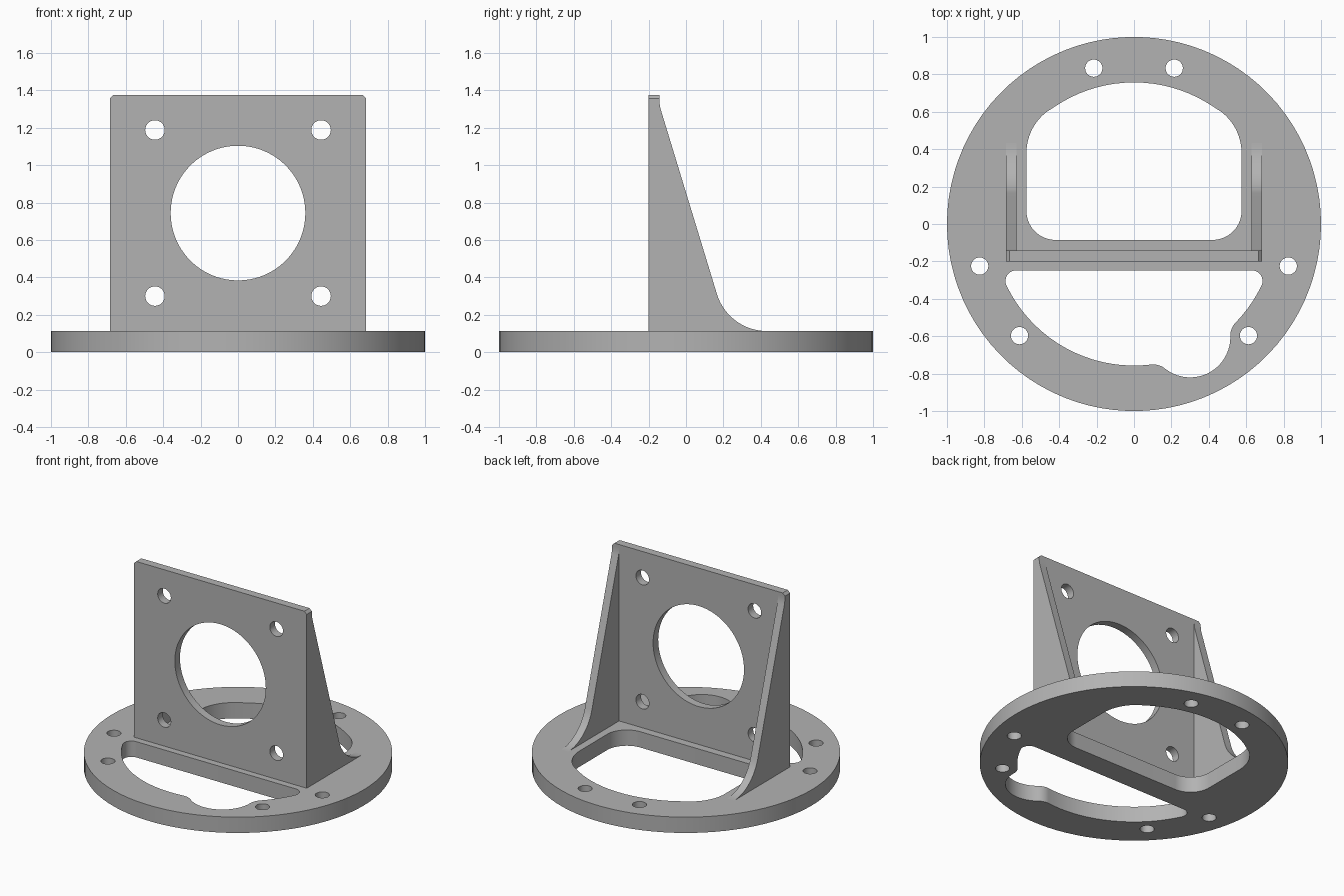
import bpy, bmesh
from math import sin, cos, atan2, acos, pi, radians, hypot, ceil
from mathutils import Matrix, Vector

if "Cube" in bpy.data.objects:
    bpy.data.objects.remove(bpy.data.objects["Cube"])

grey = bpy.data.materials.new("plain_grey")
grey.use_nodes = True
COLOUR = (0.45, 0.45, 0.45, 1)
grey.diffuse_color = COLOUR
grey.node_tree.nodes["Principled BSDF"].inputs["Base Color"].default_value = COLOUR


def arc(cx, cy, r, a0, a1):
    """Points along an arc, angles in radians."""
    n = max(3, ceil(abs(a1 - a0) / radians(4)))
    return [(cx + r * cos(a0 + (a1 - a0) * i / n),
             cy + r * sin(a0 + (a1 - a0) * i / n)) for i in range(n + 1)]


def circle(cx, cy, r):
    return arc(cx, cy, r, 0, 2 * pi)[:-1]


def mirrored(points):
    return [(-x, y) for x, y in reversed(points)]


def slab(name, loops, thickness, matrix):
    """Fill an outline with holes, then extrude it along local z."""
    bm = bmesh.new()
    for loop in loops:
        verts = [bm.verts.new((x, y, 0)) for x, y in loop]
        for a, b in zip(verts, verts[1:] + verts[:1]):
            bm.edges.new((a, b))
    bmesh.ops.triangle_fill(bm, edges=bm.edges[:], use_beauty=True)
    ext = bmesh.ops.extrude_face_region(bm, geom=bm.faces[:], use_keep_orig=True)
    top = [g for g in ext["geom"] if isinstance(g, bmesh.types.BMVert)]
    bmesh.ops.translate(bm, verts=top, vec=(0, 0, thickness))
    bm.transform(matrix)
    bmesh.ops.recalc_face_normals(bm, faces=bm.faces[:])
    mesh = bpy.data.meshes.new(name)
    bm.to_mesh(mesh)
    bm.free()
    mesh.materials.append(grey)
    obj = bpy.data.objects.new(name, mesh)
    bpy.context.collection.objects.link(obj)
    bpy.ops.object.select_all(action="DESELECT")
    obj.select_set(True)
    bpy.context.view_layer.objects.active = obj
    bpy.ops.object.shade_smooth_by_angle(angle=radians(30))
    return obj


BASE = 0.113      # base thickness
RING = 0.757      # inner radius shared by both openings
HALF = 0.684      # half width of the bracket
FRONT, BACK = -0.2, -0.142

# Rear opening: rounded window topped by an arc of the ring
side, r_low, r_high, y_high = 0.575, 0.155, 0.277, 0.38
cx = side - r_high
tip = atan2(y_high, cx)
right_half = (arc(side - r_low, -0.085 + r_low, r_low, -pi / 2, 0)
              + arc(cx, y_high, r_high, 0, tip)
              + arc(0, 0, RING, tip, pi / 2)[1:])
rear_window = right_half + mirrored(right_half)[1:]

# Front opening: ring segment with a filleted round bulge
bx, by, br, fr = 0.3, -0.605, 0.215, 0.1
d, reach = hypot(bx, by), RING + fr
mid = atan2(by, bx)
spread = acos((reach**2 + d**2 - (br + fr)**2) / (2 * reach * d))
a1, a2 = mid - spread, mid + spread
f1 = (reach * cos(a1), reach * sin(a1))
f2 = (reach * cos(a2), reach * sin(a2))
b1 = atan2(f1[1] - by, f1[0] - bx)
b2 = atan2(f2[1] - by, f2[0] - bx)
kx, ky, kr = 0.63, -0.305, 0.057
corner = atan2(ky, kx)
front_window = (arc(-kx, ky, kr, pi / 2, pi - corner)
                + arc(0, 0, RING, -pi - corner, a1)[1:]
                + arc(*f1, fr, a1 + pi, b1 + pi)[1:]
                + arc(bx, by, br, b1, b2)[1:]
                + arc(*f2, fr, b2 + pi, a2 + pi)[1:]
                + arc(0, 0, RING, a2, corner)[1:]
                + arc(kx, ky, kr, corner, pi / 2)[1:])

# Round base with bolt holes
bolts = [circle(s * x, y, 0.046) for s in (-1, 1)
         for x, y in ((0.215, 0.833), (0.825, -0.225), (0.612, -0.597))]
slab("base_ring", [circle(0, 0, 1), rear_window, front_window] + bolts,
     BASE, Matrix.Identity(4))

# Upright mounting plate with chamfered top corners
top, c = 1.375, 0.018
outline = [(-HALF, BASE), (HALF, BASE), (HALF, top - c), (HALF - c, top),
           (c - HALF, top), (-HALF, top - c)]
holes = [circle(sx * 0.444, 0.744 + sz * 0.444, 0.052)
         for sx in (-1, 1) for sz in (-1, 1)]
upright = Matrix.Translation((0, BACK, 0)) @ Matrix.Rotation(pi / 2, 4, "X")
slab("mounting_plate", [outline, circle(0, 0.744, 0.36)] + holes,
     BACK - FRONT, upright)

# Side gussets sweeping down into the base
lean = pi + radians(17.1)
gusset = ([(BACK, BASE)]
          + arc(BACK + 0.2, 1.35, 0.2, pi, lean)
          + arc(0.433, BASE + 0.28, 0.28, lean, 1.5 * pi))
along_x = Matrix(((0, 0, 1, 0), (1, 0, 0, 0), (0, 1, 0, 0), (0, 0, 0, 1)))
width = 0.055
for name, x in (("left_gusset", HALF - width), ("right_gusset", -HALF)):
    slab(name, [gusset], width, Matrix.Translation((x, 0, 0)) @ along_x)
